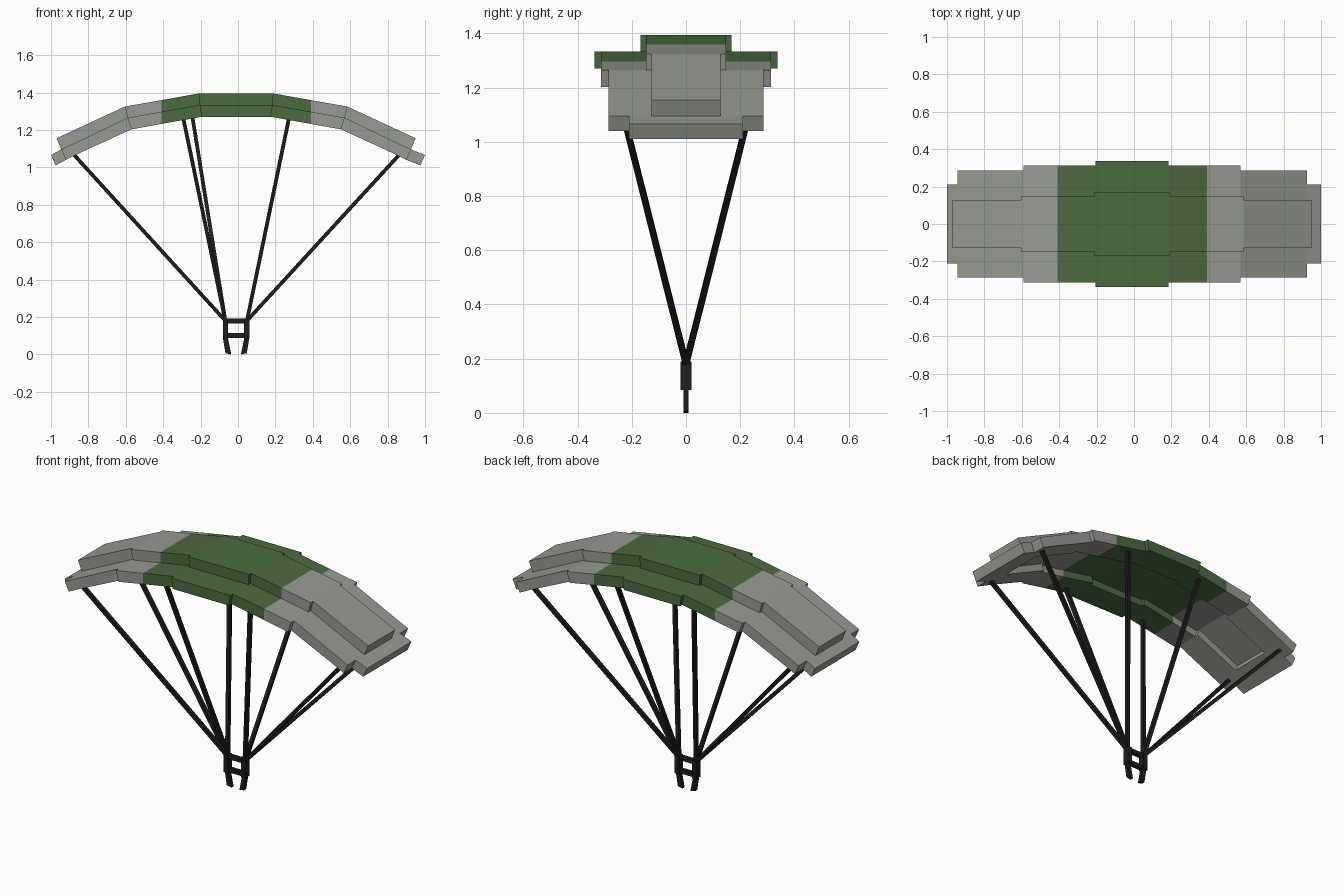
import bpy, bmesh
from mathutils import Vector

if "Cube" in bpy.data.objects:
    bpy.data.objects.remove(bpy.data.objects["Cube"])


def material(name, rgb):
    m = bpy.data.materials.new(name)
    m.diffuse_color = (*rgb, 1)
    m.use_nodes = True
    m.node_tree.nodes["Principled BSDF"].inputs["Base Color"].default_value = m.diffuse_color
    return m


GREY = material("canopy grey", (0.31, 0.33, 0.29))
GREEN = material("canopy green", (0.07, 0.145, 0.052))
BLACK = material("strap black", (0.013, 0.013, 0.013))
CX = -0.01  # canopy centre line


def make(name, bm, mat):
    bmesh.ops.recalc_face_normals(bm, faces=bm.faces)
    me = bpy.data.meshes.new(name)
    bm.to_mesh(me)
    bm.free()
    me.materials.append(mat)
    ob = bpy.data.objects.new(name, me)
    bpy.context.collection.objects.link(ob)
    return ob


def prism(bm, outline, y0, y1):
    """Extrude an x-z outline from y0 to y1."""
    a = [bm.verts.new((x, y0, z)) for x, z in outline]
    b = [bm.verts.new((x, y1, z)) for x, z in outline]
    n = len(a)
    bm.faces.new(a)
    bm.faces.new(b[::-1])
    for i in range(n):
        j = (i + 1) % n
        bm.faces.new((a[i], a[j], b[j], b[i]))


def strap(name, p, q, w, d):
    """Square bar between two points, w wide and d deep."""
    p, q = Vector(p), Vector(q)
    axis = (q - p).normalized()
    side = Vector((0, 1, 0)).cross(axis).normalized()
    depth = axis.cross(side)
    bm = bmesh.new()
    rings = [[bm.verts.new(c + side * sx * w / 2 + depth * sy * d / 2)
              for sx, sy in ((-1, -1), (1, -1), (1, 1), (-1, 1))] for c in (p, q)]
    bm.faces.new(rings[0])
    bm.faces.new(rings[1][::-1])
    for i in range(4):
        j = (i + 1) % 4
        bm.faces.new((rings[0][i], rings[0][j], rings[1][j], rings[1][i]))
    return make(name, bm, BLACK)


# Arch stations: top, middle and bottom points of the canopy thickness
STATIONS = {
    "centre": ((0.20, 1.395), (0.195, 1.333), (0.185, 1.27)),
    "split": ((0.40, 1.359), (0.40, 1.297), (0.40, 1.232)),
    "shoulder": ((0.595, 1.325), (0.58, 1.265), (0.56, 1.203)),
    "hollow": ((0.89, 1.188), (0.86, 1.131), (0.835, 1.077)),
    "end": ((0.96, 1.155), (0.935, 1.096), (0.91, 1.04)),
}
RECESS = 0.35  # how far the ceiling sits below the middle line


def canopy_part(name, a, b, inner, outer, mat, hollow=True):
    """Raised middle strip plus side flaps between two stations."""
    (at, am, ab), (bt, bmid, bb) = a, b
    bm = bmesh.new()
    ac = tuple(m + (k - m) * RECESS for m, k in zip(am, ab)) if hollow else ab
    bc = tuple(m + (k - m) * RECESS for m, k in zip(bmid, bb)) if hollow else bb
    prism(bm, [at, bt, bmid, bc, ac, am], -inner, inner)
    for s in (-1, 1):
        prism(bm, [am, bmid, bb, ab], s * inner, s * outer)
    make(name, bm, mat)


def placed(key, s):
    return [(CX + s * x, z) for x, z in STATIONS[key]]


# Canopy
canopy_part("centre_panel", placed("centre", -1), placed("centre", 1), 0.168, 0.337, GREEN)
for s, side in ((-1, "left"), (1, "right")):
    c, sp, sh, ho, en = (placed(k, s) for k in STATIONS)
    canopy_part(side + "_inner_panel", c, sp, 0.148, 0.313, GREEN)
    canopy_part(side + "_middle_panel", sp, sh, 0.148, 0.313, GREY)
    canopy_part(side + "_outer_panel", sh, ho, 0.127, 0.286, GREY)
    canopy_part(side + "_end_panel", ho, en, 0.127, 0.286, GREY, hollow=False)
    # Narrow tip of the lower layer
    bm = bmesh.new()
    prism(bm, [en[1], (s * 1.0, 1.066), (s * 0.975, 1.01), en[2]], -0.21, 0.21)
    make(side + "_tip", bm, GREY)

# Suspension lines
for y, end in ((-1, "front"), (1, "back")):
    strap(f"left_outer_line_{end}", (-0.068, 0, 0.18), (-0.875, y * 0.222, 1.065), 0.02, 0.022)
    strap(f"right_outer_line_{end}", (0.048, 0, 0.18), (0.86, y * 0.222, 1.065), 0.02, 0.022)
    strap(f"left_inner_line_{end}", (-0.068, 0, 0.18),
          (-0.293 if y < 0 else -0.243, y * 0.272, 1.265), 0.02, 0.022)
    strap(f"right_inner_line_{end}", (0.048, 0, 0.18), (0.273, y * 0.272, 1.265), 0.02, 0.022)

# Harness frame
for s, side in ((-1, "left"), (1, "right")):
    x = CX + s * 0.057
    strap(side + "_harness_upright", (x, 0, 0.085), (x, 0, 0.19), 0.028, 0.04)
    bm = bmesh.new()
    prism(bm, [(CX + s * u, z) for u, z in
               ((0.044, 0.09), (0.071, 0.09), (0.057, 0.006), (0.026, 0.0))], -0.01, 0.01)
    make(side + "_harness_leg", bm, BLACK)
for z, name in ((0.178, "upper_crossbar"), (0.1, "lower_crossbar")):
    strap(name, (CX - 0.06, 0, z), (CX + 0.06, 0, z), 0.026, 0.022)
